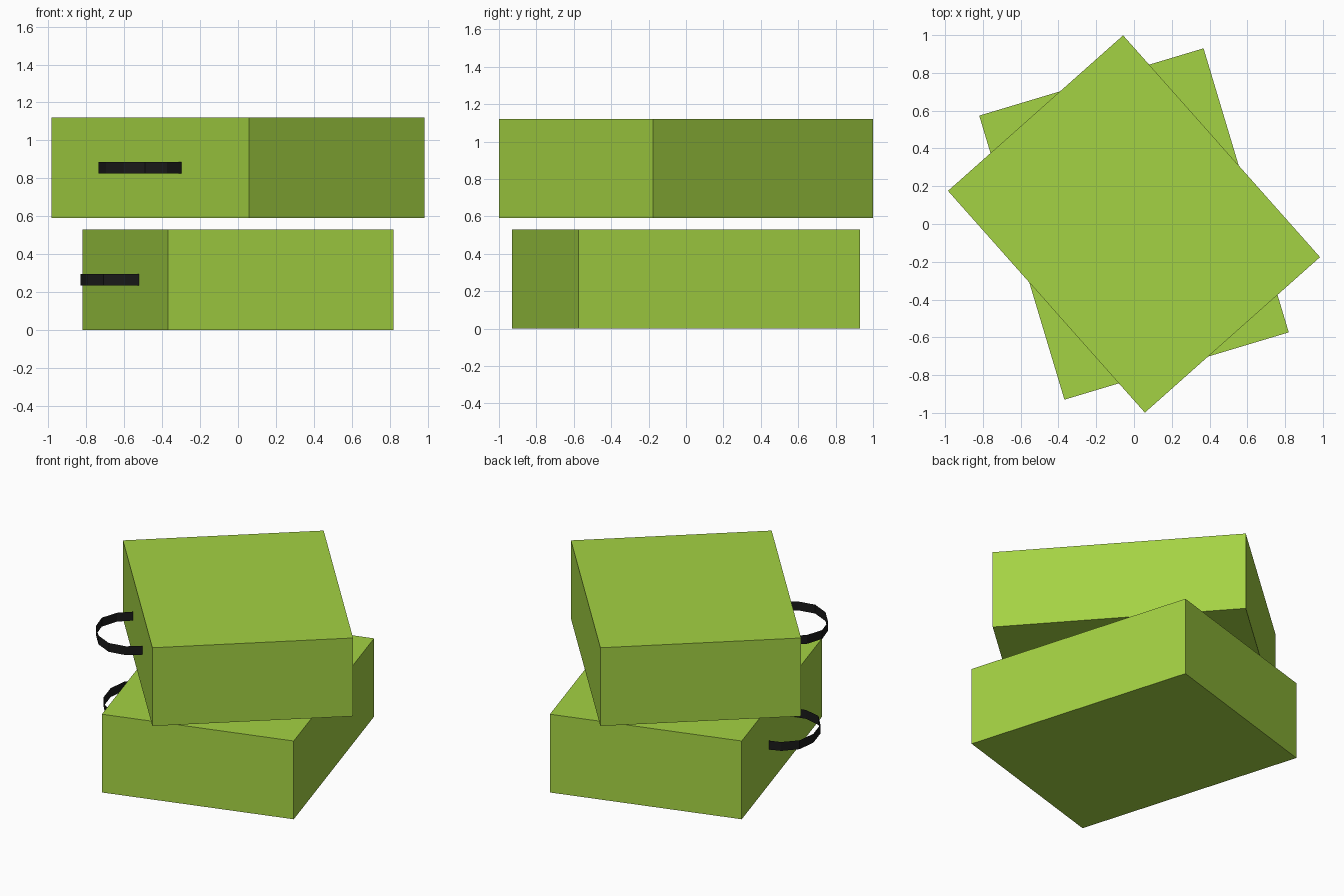
import bpy
import bmesh
from math import radians
from mathutils import Matrix

cube = bpy.data.objects.get("Cube")
if cube:
    bpy.data.objects.remove(cube, do_unlink=True)


def make_material(name, rgb):
    mat = bpy.data.materials.new(name)
    mat.use_nodes = True
    colour = (*rgb, 1.0)
    mat.diffuse_color = colour
    mat.node_tree.nodes["Principled BSDF"].inputs["Base Color"].default_value = colour
    return mat


green = make_material("lime green", (0.371, 0.645, 0.056))
black = make_material("strap black", (0.01, 0.01, 0.01))

WIDTH, LENGTH, HEIGHT = 1.24, 1.57, 0.53
STRAP_HEIGHT = 0.06
# Half of the strap outline: (distance along the box side, distance out from it)
HALF_STRAP = [(0.25, 0.0), (0.245, 0.1), (0.185, 0.2), (0.07, 0.25)]


def add_object(name, bm, mat, angle, base):
    mesh = bpy.data.meshes.new(name)
    bm.to_mesh(mesh)
    bm.free()
    mesh.materials.append(mat)
    obj = bpy.data.objects.new(name, mesh)
    obj.location.z = base
    obj.rotation_euler.z = radians(angle)
    bpy.context.collection.objects.link(obj)


def add_box(name, angle, base):
    bm = bmesh.new()
    shape = Matrix.Translation((0, 0, HEIGHT / 2)) @ Matrix.Diagonal((WIDTH, LENGTH, HEIGHT, 1))
    bmesh.ops.create_cube(bm, size=1, matrix=shape)
    add_object(name, bm, green, angle, base)


def add_strap(name, angle, base, inset):
    # Thin ribbon loop on the long side of the box
    outline = HALF_STRAP + [(-s, d) for s, d in reversed(HALF_STRAP)]
    bm = bmesh.new()
    columns = []
    for s, d in outline:
        x = -WIDTH / 2 - d + inset
        columns.append([bm.verts.new((x, s, HEIGHT / 2 + side * STRAP_HEIGHT / 2))
                        for side in (-1, 1)])
    for (a, b), (c, d) in zip(columns, columns[1:]):
        bm.faces.new((a, b, d, c))
    bmesh.ops.reverse_faces(bm, faces=[f for f in bm.faces if f.normal.x > 0])
    bm.normal_update()
    if sum(f.normal.x for f in bm.faces) > 0:
        bmesh.ops.reverse_faces(bm, faces=bm.faces[:])
    add_object(name, bm, black, angle, base)


# Two stacked boxes, each turned differently, with a strap handle
for level, angle, base, inset in (("lower", 16.7, 0.0, 0.024), ("upper", 41.6, 0.59, 0.0)):
    add_box(level + "_box", angle, base)
    add_strap(level + "_handle", angle, base, inset)
